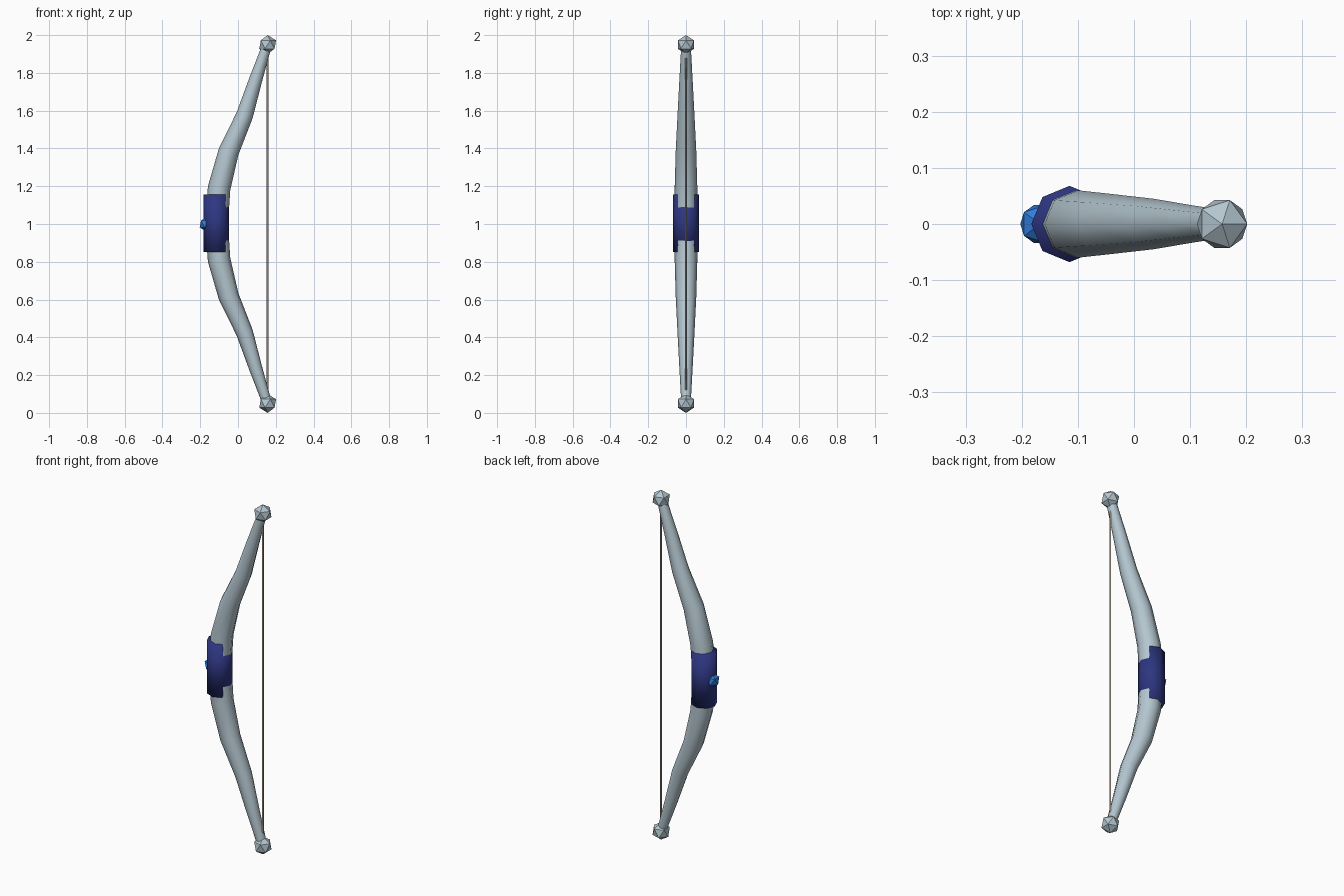
import bpy
import bmesh
import math
from mathutils import Vector

cube = bpy.data.objects.get("Cube")
if cube:
    bpy.data.objects.remove(cube, do_unlink=True)


def material(name, rgb):
    mat = bpy.data.materials.new(name)
    mat.use_nodes = True
    colour = (*rgb, 1)
    mat.diffuse_color = colour
    mat.node_tree.nodes["Principled BSDF"].inputs["Base Color"].default_value = colour
    return mat


pale_grey = material("pale grey", (0.46, 0.57, 0.63))
navy = material("navy blue", (0.027, 0.037, 0.22))
bright_blue = material("bright blue", (0.03, 0.20, 0.70))
tan = material("string tan", (0.42, 0.37, 0.30))


def finish(obj, name, mat):
    obj.name = name
    obj.data.materials.append(mat)
    return obj


def sweep(name, path, mat, sides=8, smooth_angle=60):
    """Tube through (x, z, radius) points in the XZ plane."""
    bm = bmesh.new()
    rings = []
    for i, (x, z, r) in enumerate(path):
        before, after = path[max(i - 1, 0)], path[min(i + 1, len(path) - 1)]
        along = Vector((after[0] - before[0], 0, after[1] - before[1])).normalized()
        across = Vector((along.z, 0, -along.x))
        ring = []
        for k in range(sides):
            a = math.tau * k / sides
            offset = across * math.cos(a) + Vector((0, 1, 0)) * math.sin(a)
            ring.append(bm.verts.new(Vector((x, 0, z)) + offset * r))
        rings.append(ring)
    for low, high in zip(rings, rings[1:]):
        for k in range(sides):
            n = (k + 1) % sides
            bm.faces.new((low[k], low[n], high[n], high[k]))
    bm.faces.new(rings[0][::-1])
    bm.faces.new(rings[-1])
    bmesh.ops.recalc_face_normals(bm, faces=bm.faces)
    mesh = bpy.data.meshes.new(name)
    bm.to_mesh(mesh)
    bm.free()
    obj = bpy.data.objects.new(name, mesh)
    bpy.context.collection.objects.link(obj)
    bpy.ops.object.select_all(action="DESELECT")
    obj.select_set(True)
    bpy.context.view_layer.objects.active = obj
    bpy.ops.object.shade_smooth_by_angle(angle=math.radians(smooth_angle))
    return finish(obj, name, mat)


def faceted_ball(name, x, z, radius, mat):
    bpy.ops.mesh.primitive_ico_sphere_add(subdivisions=1, radius=radius, location=(x, 0, z))
    return finish(bpy.context.object, name, mat)


# Curved stave, the lower half mirrored from the upper half
MID = 1.0
upper = [(-0.100, 1.19, 0.060), (-0.049, 1.385, 0.0545), (0.035, 1.575, 0.045),
         (0.094, 1.765, 0.035), (0.155, 1.95, 0.025)]
lower = [(x, 2 * MID - z, r) for x, z, r in reversed(upper)]
sweep("bow_stave", lower + [(-0.114, MID, 0.061)] + upper, pale_grey)

# Softly shaded handle, which the stave pokes through on the string side
sweep("grip", [(-0.115, z, 0.068) for z in (0.853, 1.157)], navy, smooth_angle=120)

# Gem on the outer face of the grip
faceted_ball("grip_gem", -0.167, MID, 0.04, bright_blue)

# Knobs on the limb tips
for label, height in (("upper", 1.95), ("lower", 0.05)):
    faceted_ball(label + "_tip_knob", 0.157, height, 0.05, pale_grey)

# Bowstring
sweep("bowstring", [(0.157, z, 0.005) for z in (0.06, 1.94)], tan)
